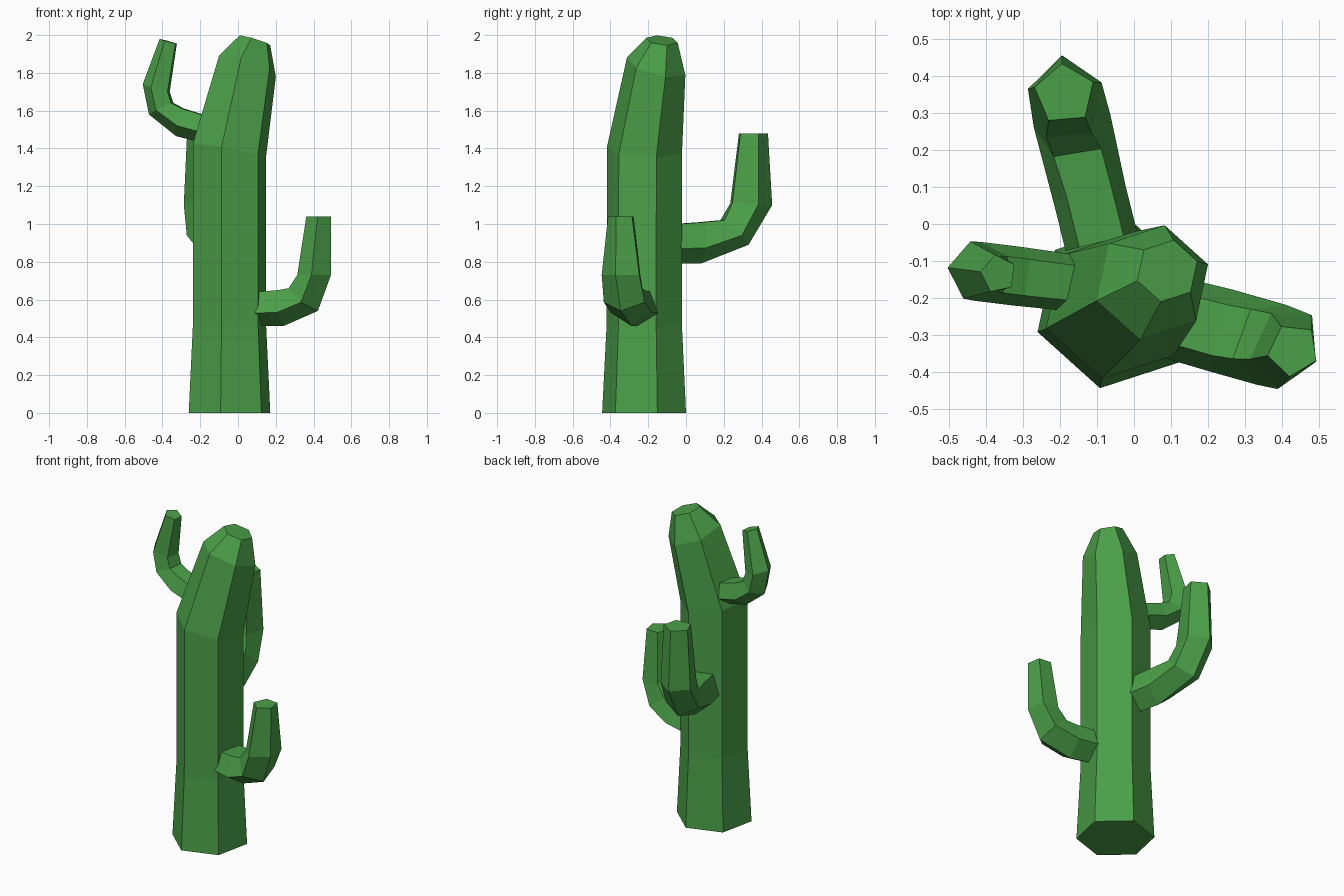
import bpy, bmesh
from math import sin, cos, radians
from mathutils import Vector

if "Cube" in bpy.data.objects:
    bpy.data.objects.remove(bpy.data.objects["Cube"])

green = bpy.data.materials.new("cactus_green")
green.diffuse_color = (0.07, 0.35, 0.065, 1)
green.use_nodes = True
green.node_tree.nodes["Principled BSDF"].inputs["Base Color"].default_value = green.diffuse_color


def loft(name, rings):
    """Skin a list of equal-sized vertex rings and cap both ends."""
    bm = bmesh.new()
    vs = [[bm.verts.new(p) for p in ring] for ring in rings]
    n = len(vs[0])
    for a, b in zip(vs, vs[1:]):
        for i in range(n):
            j = (i + 1) % n
            bm.faces.new((a[i], a[j], b[j], b[i]))
    bm.faces.new(vs[0])
    bm.faces.new(vs[-1])
    bmesh.ops.recalc_face_normals(bm, faces=bm.faces[:])
    me = bpy.data.meshes.new(name)
    bm.to_mesh(me)
    bm.free()
    me.materials.append(green)
    bpy.context.collection.objects.link(bpy.data.objects.new(name, me))


def hexagon(x, y, z, r, sx, sy):
    """Six-sided ring on a plane tilted by slopes sx and sy."""
    pts = []
    for k in range(6):
        a = radians(18 + 60 * k)
        dx, dy = r * cos(a), r * sin(a)
        pts.append((x + dx, y + dy, z + sx * dx + sy * dy))
    return pts


def arm(name, origin, angle, rings, twist):
    """Five-sided bent arm; each ring: outer u,z, inner u,z, half width."""
    a = radians(angle)
    along, side = Vector((cos(a), sin(a), 0)), Vector((-sin(a), cos(a), 0))
    out = []
    for i, (ou, oz, iu, iz, w) in enumerate(rings):
        t = radians(twist * max(0, i - 1) / 2) if i < 4 else radians(twist)
        c = ou + 0.55 * (iu - ou)
        ring = []
        for f, s in ((0, 0), (0.38, 1), (1, 0.62), (1, -0.62), (0.38, -1)):
            du, dv = ou + f * (iu - ou) - c, s * w
            u = c + du * cos(t) - dv * sin(t)
            v = du * sin(t) + dv * cos(t)
            p = Vector((*origin, oz + f * (iz - oz))) + along * u + side * v
            ring.append(p)
        out.append(ring)
    loft(name, out)


# Trunk with leaning top
loft("trunk", [hexagon(*r) for r in (
    (-0.045, -0.222, 0, 0.227, 0, 0),
    (-0.045, -0.221, 0.46, 0.204, 0, 0),
    (-0.045, -0.220, 1.39, 0.203, -0.18, -0.05),
    (0.05, -0.158, 1.835, 0.158, -0.295, -0.24),
    (0.09, -0.127, 1.972, 0.085, -0.30, -0.10))])

# Low arm on the right
arm("right_arm", (0.0, -0.225), -15, [
    (0.13, 0.46, 0.11, 0.64, 0.112),
    (0.25, 0.46, 0.24, 0.65, 0.115),
    (0.44, 0.54, 0.30, 0.66, 0.115),
    (0.515, 0.73, 0.35, 0.73, 0.11),
    (0.515, 1.04, 0.39, 1.04, 0.07)], -10)

# Middle arm at the back
arm("back_arm", (-0.10, 0.0), 104, [
    (-0.05, 0.79, -0.05, 1.0, 0.10),
    (0.08, 0.79, 0.09, 1.01, 0.10),
    (0.34, 0.89, 0.20, 1.02, 0.105),
    (0.467, 1.10, 0.25, 1.11, 0.10),
    (0.445, 1.48, 0.295, 1.48, 0.08)], -9)

# High arm on the left
arm("left_arm", (0.0, -0.18), 173, [
    (0.19, 1.43, 0.16, 1.57, 0.077),
    (0.33, 1.465, 0.29, 1.61, 0.08),
    (0.475, 1.58, 0.35, 1.64, 0.08),
    (0.508, 1.74, 0.37, 1.70, 0.078),
    (0.418, 1.98, 0.33, 1.955, 0.05)], 0)
